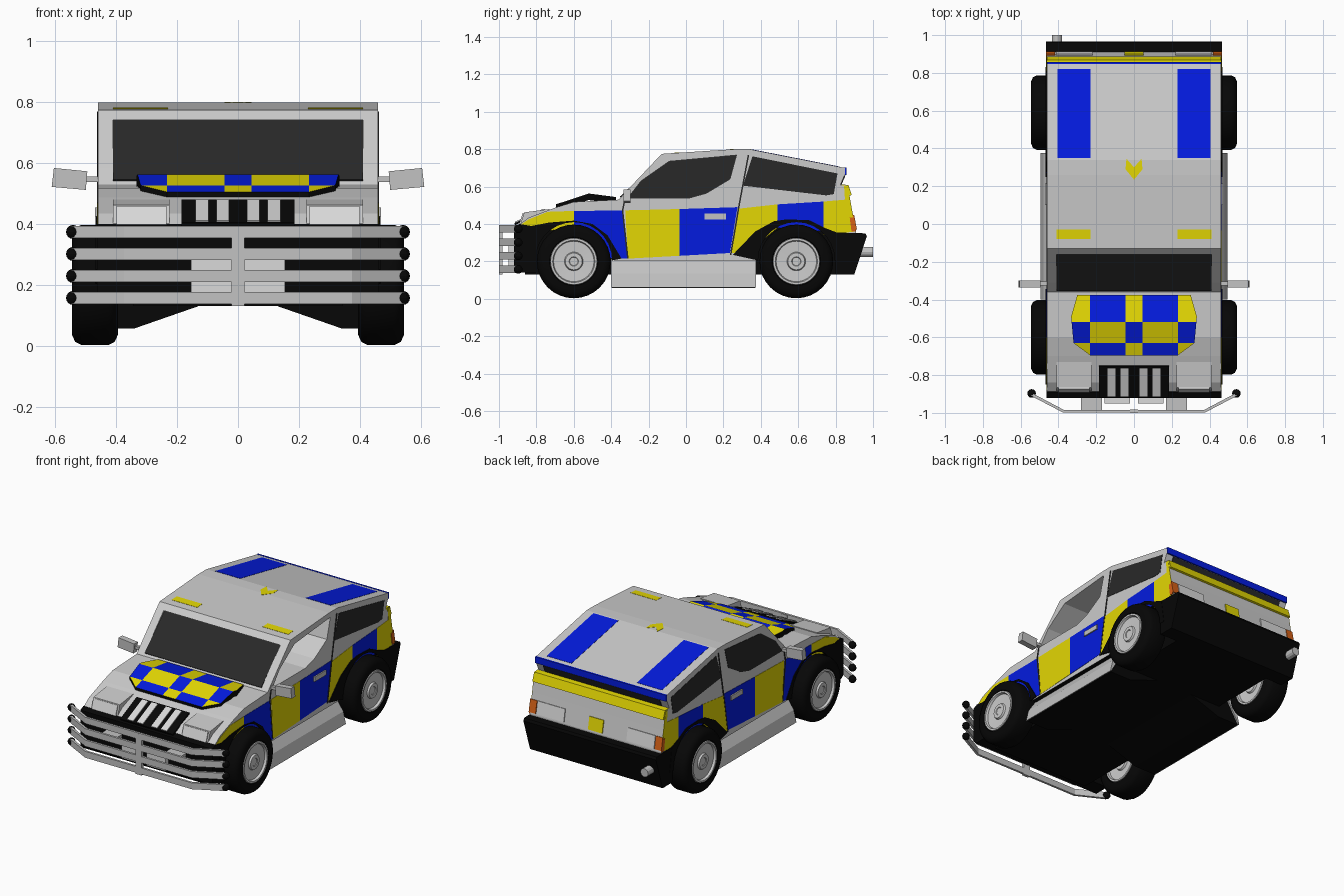
import bpy, bmesh
from math import sin, cos, pi
from mathutils import Matrix, Vector

if "Cube" in bpy.data.objects:
    bpy.data.objects.remove(bpy.data.objects["Cube"])


def material(name, *rgb):
    m = bpy.data.materials.new(name)
    m.use_nodes = True
    m.diffuse_color = (*rgb, 1)
    m.node_tree.nodes["Principled BSDF"].inputs["Base Color"].default_value = (*rgb, 1)
    return m


BODY = material("body_grey", .6, .6, .6)
SILVER = material("silver", .54, .54, .54)
LENS = material("lens_white", .7, .7, .7)
BLACK = material("trim_black", .002, .002, .002)
GLASS = material("dark_glass", .022, .022, .022)
YELLOW = material("yellow", .77, .68, .001)
BLUE = material("blue", .001, .011, .74)
ORANGE = material("orange", .68, .12, .008)

W = .46  # half width of the body


def finish(name, bm, *mats):
    bmesh.ops.recalc_face_normals(bm, faces=bm.faces)
    me = bpy.data.meshes.new(name)
    bm.to_mesh(me)
    bm.free()
    for m in mats:
        me.materials.append(m)
    ob = bpy.data.objects.new(name, me)
    bpy.context.collection.objects.link(ob)
    return ob


def activate(ob):
    for o in bpy.context.selected_objects:
        o.select_set(False)
    ob.select_set(True)
    bpy.context.view_layer.objects.active = ob


def prism(name, pts, lo, hi, *mats, axis="x", rule=None):
    """Extrude a flat outline along one axis."""
    place = {"x": lambda a, b, c: (c, a, b),
             "y": lambda a, b, c: (a, c, b),
             "z": lambda a, b, c: (a, b, c)}[axis]
    bm = bmesh.new()
    ends = [[bm.verts.new(place(a, b, c)) for a, b in pts] for c in (lo, hi)]
    n = len(pts)
    for e in ends:
        bm.faces.new(e)
    for i in range(n):
        j = (i + 1) % n
        bm.faces.new((ends[0][i], ends[0][j], ends[1][j], ends[1][i]))
    bmesh.ops.recalc_face_normals(bm, faces=bm.faces)
    if rule:
        for f in bm.faces:
            f.material_index = rule(f)
    return finish(name, bm, *mats)


def both(name, pts, lo, hi, mat):
    prism("left_" + name, pts, lo, hi, mat)
    prism("right_" + name, pts, -hi, -lo, mat)


def side(name, pts, mat, t=.002):
    both(name, pts, W - .002, W + t, mat)


def box(name, x, y, z, mat):
    return prism(name, [(y[0], z[0]), (y[1], z[0]), (y[1], z[1]), (y[0], z[1])], *x, mat)


def band(a, b, t=.005):
    """Thin cross-section lying on the line from a to b, raised to its left."""
    a, b = Vector(a), Vector(b)
    d = (b - a).normalized()
    n = Vector((-d.y, d.x)) * t
    return [tuple(p) for p in (a - n * .4, b - n * .4, b + n, a + n)]


def cut(ob, pts, lo, hi):
    """Carve a prism out of an object."""
    cutter = prism("cutter", pts, lo, hi, BODY)
    cutter.hide_render = True
    activate(ob)
    mod = ob.modifiers.new("cut", "BOOLEAN")
    mod.operation, mod.solver, mod.object = "DIFFERENCE", "EXACT", cutter
    bpy.ops.object.modifier_apply(modifier=mod.name)
    bpy.data.objects.remove(cutter)


def arc(cy, r, a0, a1, n=14):
    return [(cy + r * cos(a0 + (a1 - a0) * i / n), .205 + r * sin(a0 + (a1 - a0) * i / n))
            for i in range(n + 1)]


FRONT, REAR = -.6, .59  # wheel positions

# Body shell with wheel arch openings, recessed windscreen and open left door window
shell = [(-.88, .205), (-.9, .39), (-.84, .435), (-.7, .487), (-.6, .518), (-.36, .53),
         (-.31, .585), (-.13, .775), (.26, .8), (.34, .8), (.85, .7), (.85, .665),
         (.825, .608), (.865, .604), (.885, .49), (.91, .36), (.9, .205)]
shell += arc(REAR, .215, 0, pi) + arc(FRONT, .215, 0, pi)
body = prism("body_shell", shell, -W, W, BODY, BLACK,
             rule=lambda f: int(abs(f.normal.x) < .5 and f.calc_center_median().z < .43
                                and abs(f.calc_center_median().y) < .85))
window = [(-.31, .54), (-.24, .63), (-.09, .735), (.27, .768), (.235, .64), (.11, .565), (.02, .54)]
screen = [(-.35, .543), (-.138, .742)]
cut(body, screen + [(-.3, .742), (-.42, .56)], -.41, .41)
cut(body, window, -W + .02, W + .05)
prism("right_door_window_inside", window, -W + .015, -W + .024, GLASS)
prism("right_door_window", window, -W - .002, -W + .002, GLASS)
prism("windscreen", band(*screen), -.41, .41, GLASS)
side("quarter_window", [(.355, .762), (.81, .67), (.79, .56), (.75, .553), (.305, .605)], GLASS)
prism("rear_window", band((.848, .66), (.826, .611)), -.41, .41, GLASS)

# Underbody and sills
box("chassis", (-.345, .345), (-.86, .88), (.13, .42), BLACK)
prism("floor_pan", [(-.488, .057), (-.34, .057), (-.13, .13), (.13, .13), (.34, .057), (.488, .057),
                    (.4, .2), (-.4, .2)], -.395, .37, BLACK, axis="y")
for s, label in ((1, "left"), (-1, "right")):
    prism(label + "_sill", [(s * x, z) for x, z in ((.49, .06), (.496, .06), (.478, .135),
                                                   (.425, .212), (.4, .212))],
          -.4, .375, SILVER, axis="y")

# Bumpers
prism("front_bumper", [(-.8, .14), (-.9, .14), (-.92, .16), (-.92, .385), (-.89, .4), (-.8, .385)],
      -W - .004, W + .004, BLACK)
prism("rear_bumper", [(.8, .13), (.9, .13), (.967, .335), (.96, .35), (.8, .355)],
      -W - .006, W + .006, BLACK)

# Coloured side blocks
side("front_wing_yellow", [(-.885, .395), (-.84, .425), (-.74, .465), (FRONT, .47),
                           (FRONT, .38), (-.85, .35)], YELLOW)
side("front_wing_blue", [(FRONT, .38), (FRONT, .47), (-.335, .472), (-.315, .215), (-.4, .215)], BLUE)
side("door_yellow", [(-.31, .215), (-.325, .473), (-.035, .48), (-.035, .23)], YELLOW)
side("door_blue", [(-.035, .23), (-.035, .48), (.275, .49), (.235, .245)], BLUE)
side("rear_wing_yellow", [(.24, .245), (.283, .482), (.49, .505), (.49, .38), (.33, .245)], YELLOW)
side("rear_wing_blue", [(.49, .38), (.49, .505), (.735, .52), (.735, .36)], BLUE)
side("rear_corner_yellow", [(.735, .34), (.735, .52), (.85, .53), (.845, .603), (.865, .603),
                            (.885, .49), (.908, .36)], YELLOW)
for name, line in (("front", [(-.33, .535), (-.343, .472), (-.315, .215)]),
                   ("rear", [(.33, .77), (.278, .49), (.235, .235)])):
    side(name + "_door_gap", line + [(y + .008, z) for y, z in line[::-1]], GLASS, .0035)

# Black wheel arch trims
side("front_arch", [(-.85, .25), (-.85, .385), (-.73, .408), (FRONT, .418), (-.5, .4),
                    (-.42, .34), (-.345, .215)] + arc(FRONT, .205, 0, pi), BLACK, .008)
side("rear_arch", [(.25, .235), (.37, .36), (.47, .415), (.54, .425), (.66, .42),
                   (.74, .38), (.81, .353), (.83, .205)] + arc(REAR, .205, 0, pi), BLACK, .008)

# Roof markings
slope = lambda y: (y, .8 - (y - .34) * .1 / .51)
both("roof_stripe", band(slope(.82), slope(.35), -.0015), .23, .405, BLUE)
both("roof_dash", band((-.03, .7814), (-.08, .7782), -.0015), .23, .41, YELLOW)
prism("roof_marker", [(0, .235), (.045, .29), (.04, .345), (0, .3), (-.04, .345), (-.045, .29)],
      .79, .8012, YELLOW, axis="z")

# Tail panel: spoiler, band, lights and plate
prism("spoiler_stripe", band((.85, .702), (.85, .662), .008), -W, W, BLUE)
prism("tail_band", [(.83, .605), (.832, .611), (.868, .609), (.886, .555), (.87, .55)], -W, W, YELLOW)
tail = band((.893, .448), (.908, .37), .006)
both("tail_lens", tail, .22, .414, LENS)
both("tail_indicator", tail, .418, W + .006, ORANGE)
side("side_indicator", [(.875, .435), (.895, .435), (.91, .36), (.885, .36)], ORANGE, .006)
prism("rear_plate", tail, -.05, .05, YELLOW)

# Chequered raised bonnet panel
CUTS_X, CUTS_Y = (-.233, -.045, .045, .233), (-.63, -.52)
half = [(.3, -.375), (.333, -.49), (.32, -.63), (.233, -.695)]
bm = bmesh.new()
bm.faces.new([bm.verts.new((x, y, 0)) for x, y in half + [(-x, y) for x, y in half[::-1]]])
for cuts, n in ((CUTS_X, Vector((1, 0, 0))), (CUTS_Y, Vector((0, 1, 0)))):
    for c in cuts:
        bmesh.ops.bisect_plane(bm, geom=bm.verts[:] + bm.edges[:] + bm.faces[:],
                               plane_co=n * c, plane_no=n)
for v in bm.verts:
    y = v.co.y
    v.co.z = .563 - (y + .52) * .13 if y > -.52 else .563 + (y + .52) * .33
bmesh.ops.recalc_face_normals(bm, faces=bm.faces)
top = bm.faces[:]
if top[0].normal.z < 0:
    bmesh.ops.reverse_faces(bm, faces=top)
ext = bmesh.ops.extrude_face_region(bm, geom=top, use_keep_orig=True)
for v in ext["geom"]:
    if isinstance(v, bmesh.types.BMVert):
        v.co.z -= .035
bmesh.ops.recalc_face_normals(bm, faces=bm.faces)
for f in bm.faces:
    c = f.calc_center_median()
    cell = sum(c.x > x for x in CUTS_X) + sum(c.y > y for y in CUTS_Y)
    f.material_index = cell % 2 if f.normal.z > .5 else 2
finish("bonnet_panel", bm, YELLOW, BLUE, BLACK)

# Grille and headlights
prism("grille", band((-.915, .397), (-.75, .473), .008), -.185, .185, BLACK)
for i, x in enumerate((-.118, -.05, .05, .118)):
    prism(f"grille_slat_{i + 1}", band((-.91, .403), (-.76, .472), .01), x - .021, x + .021, LENS)
both("headlight_pod", [(-.89, .385), (-.865, .462), (-.73, .48), (-.73, .42)], .225, .41, BODY)
both("headlight_lens", band((-.889, .395), (-.868, .457)), .235, .4, LENS)

# Bull bar
rail = [(.54, -.895), (.37, -.985), (-.37, -.985), (-.54, -.895)]
outline = rail + [(x * 1.012, y - .014) for x, y in rail[::-1]]
for i in range(4):
    z = .157 + i * .0723
    prism(f"bull_bar_rail_{i + 1}", outline, z - .02, z + .02, SILVER, axis="z")
    for s in (-1, 1):
        bm = bmesh.new()
        bmesh.ops.create_uvsphere(bm, u_segments=12, v_segments=8, radius=.023,
                                  matrix=Matrix.Translation((s * .542, -.897, z)))
        finish(f"rail_tip_{i + 1}", bm, BLACK)
box("bull_bar_post", (-.022, .022), (-1, -.982), (.13, .39), SILVER)
for s in (-1, 1):
    box("bull_bar_bracket", sorted((s * .17, s * .28)), (-.987, -.915), (.29, .31), SILVER)
    box("fog_lamp", sorted((s * .022, s * .155)), (-.95, -.915), (.175, .285), LENS)


# Wheels
def lathe(name, profile, s, y, mat, n=32):
    bm = bmesh.new()
    vs = [bm.verts.new((s * x, y, .2 + r)) for x, r in profile]
    es = [bm.edges.new(p) for p in zip(vs, vs[1:])]
    bmesh.ops.spin(bm, geom=vs + es, cent=(0, y, .2), axis=(1, 0, 0), angle=2 * pi, steps=n)
    bmesh.ops.remove_doubles(bm, verts=bm.verts, dist=.0005)
    activate(finish(name, bm, mat))
    bpy.ops.object.shade_smooth_by_angle(angle=.7)


MID = .47  # middle of the tyre width
tyre = [(.055, .122), (.075, .13), (.075, .165), (.065, .187), (.045, .197)]
rim = [(.055, .128), (.076, .124), (.076, .113), (.062, .108), (.059, .05),
       (.07, .045), (.07, .025), (.066, .022), (.066, 0)]
for s, label in ((1, "left"), (-1, "right")):
    for y, end in ((FRONT, "front"), (REAR, "rear")):
        lathe(f"{end}_{label}_tyre", [(MID + x, r) for x, r in tyre]
              + [(MID - x, r) for x, r in tyre[::-1]], s, y, BLACK)
        lathe(f"{end}_{label}_rim", [(MID - x, r) for x, r in rim[::-1]]
              + [(MID + x, r) for x, r in rim], s, y, BODY)
    # Door mirror and handle
    prism(label + "_mirror", [(s * x, z) for x, z in ((.5, .512), (.612, .522), (.605, .584), (.495, .573))],
          -.335, -.298, SILVER, axis="y")
    box(label + "_mirror_stalk", sorted((s * .45, s * .5)), (-.325, -.305), (.538, .556), SILVER)
    box(label + "_door_handle", sorted((s * .45, s * .47)), (.1, .215), (.425, .455), SILVER)

# Exhaust pipe
bm = bmesh.new()
bmesh.ops.create_cone(bm, cap_ends=True, segments=12, radius1=.027, radius2=.027, depth=.13,
                      matrix=Matrix.Translation((-.407, .935, .25)) @ Matrix.Rotation(pi / 2, 4, "X"))
finish("exhaust_pipe", bm, SILVER)
